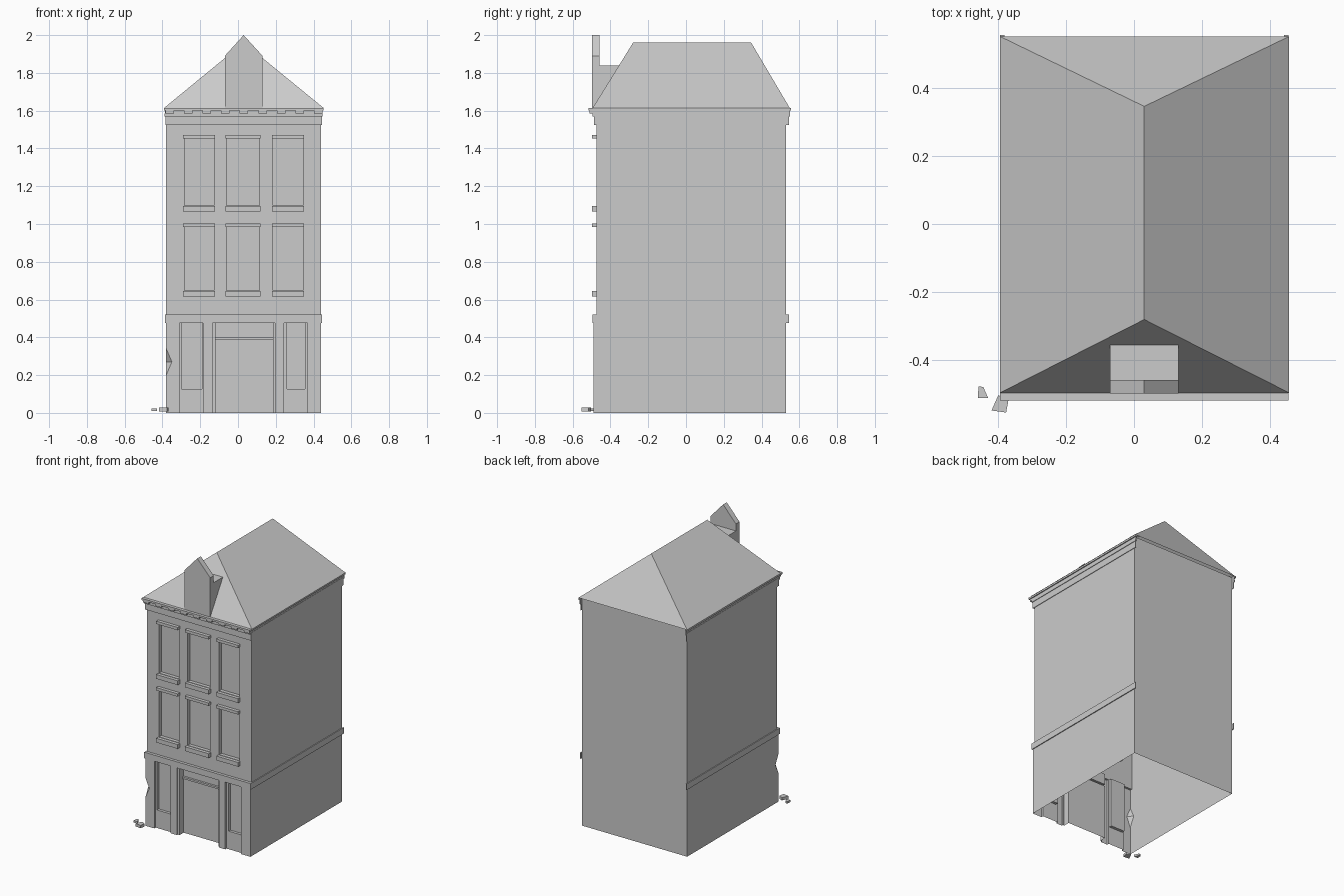
import bpy, bmesh
from mathutils import Vector

if "Cube" in bpy.data.objects:
    bpy.data.objects.remove(bpy.data.objects["Cube"])

XL, XR = -0.38, 0.44        # body sides
YB = 0.53                   # back wall
YG, YU = -0.49, -0.475      # shop front and upper front planes
MID = 0.03                  # ridge line


def make(name, faces, solid=False):
    """Mesh object from a list of faces, each a list of points."""
    bm = bmesh.new()
    for f in faces:
        bm.faces.new([bm.verts.new(p) for p in f])
    bmesh.ops.remove_doubles(bm, verts=bm.verts, dist=1e-5)
    if solid:
        bmesh.ops.recalc_face_normals(bm, faces=bm.faces)
    me = bpy.data.meshes.new(name)
    bm.to_mesh(me)
    bm.free()
    ob = bpy.data.objects.new(name, me)
    bpy.context.collection.objects.link(ob)
    return ob


def prism(name, pts, vec):
    """Closed solid: polygon swept along a vector."""
    a = [Vector(p) for p in pts]
    b = [p + Vector(vec) for p in a]
    n = len(a)
    sides = [[a[i], a[(i + 1) % n], b[(i + 1) % n], b[i]] for i in range(n)]
    return make(name, [a, b] + sides, True)


def box(name, x0, x1, y0, y1, z0, z1):
    return prism(name, [(x0, y0, z0), (x1, y0, z0), (x1, y1, z0), (x0, y1, z0)],
                 (0, 0, z1 - z0))


def u_band(name, z0, z1, out, yf, yb):
    """Moulding round the front and both sides, open at the back."""
    l, r = XL - out, XR + out
    pts = [(l, yf), (r, yf), (r, yb), (XR, yb), (XR, YU), (XL, YU), (XL, yb), (l, yb)]
    return prism(name, [(x, y, z0) for x, y in pts], (0, 0, z1 - z0))


def facade(name, x0, x1, z0, z1, y, recesses):
    """Front wall whose rectangles (xa, xb, za, zb, depth) are set back."""
    xs = sorted({x0, x1, *[v for r in recesses for v in r[:2]]})
    zs = sorted({z0, z1, *[v for r in recesses for v in r[2:4]]})

    def depth(i, j):
        if not 0 <= i < len(xs) - 1:
            return 0
        cx, cz, d = (xs[i] + xs[i + 1]) / 2, (zs[j] + zs[j + 1]) / 2, 0
        for a, b, c, e, dd in recesses:
            if a < cx < b and c < cz < e:
                d = dd
        return d

    faces = []
    for i in range(len(xs)):
        for j in range(len(zs) - 1):
            d, dl = depth(i, j), depth(i - 1, j)
            xa, za, zb = xs[i], zs[j], zs[j + 1]
            if d != dl:
                faces.append([(xa, y + dl, za), (xa, y + d, za), (xa, y + d, zb), (xa, y + dl, zb)])
            if i == len(xs) - 1:
                continue
            xb = xs[i + 1]
            faces.append([(xa, y + d, za), (xb, y + d, za), (xb, y + d, zb), (xa, y + d, zb)])
            if j and depth(i, j - 1) != d:
                db = depth(i, j - 1)
                faces.append([(xa, y + db, za), (xb, y + db, za), (xb, y + d, za), (xa, y + d, za)])
    return make(name, faces)


# Shop front with door and two display bays
facade("shop_front", -0.31, XR, 0, 0.52, YG, [
    (-0.31, -0.185, 0, 0.477, 0.015), (-0.30, -0.19, 0.127, 0.477, 0.035),
    (0.243, 0.367, 0, 0.477, 0.015), (0.26, 0.355, 0.127, 0.477, 0.035),
    (-0.135, 0.195, 0, 0.477, 0.01), (-0.12, 0.185, 0, 0.477, 0.055),
    (-0.12, 0.185, 0.387, 0.40, 0.04)])

# Upper front with two rows of three windows
cols = [(-0.29, -0.122), (-0.066, 0.12), (0.18, 0.35)]
rows = [(0.615, 1.003), (1.065, 1.472)]
facade("upper_front", XL, XR, 0.52, 1.60, YU,
       [(a + 0.006, b - 0.006, c + 0.033, d - 0.02, 0.025) for a, b in cols for c, d in rows])
for a, b in cols:
    for c, d in rows:
        box("window_sill", a, b, -0.498, YU, c, c + 0.03)
        box("window_lintel", a, b, -0.498, YU, d - 0.02, d)

# Chipped front left corner
B, T = (XL, YG, 0.20), (XL, YG, 0.34)
F, S = (-0.35, YG, 0.27), (XL, -0.455, 0.27)
make("chipped_corner", [
    [(XL, YG, 0), (-0.31, YG, 0), (-0.31, YG, 0.52), (XL, YG, 0.52), T, F, B],
    [B, F, S], [T, S, F],
    [(XL, YB, 0), (XL, YG, 0), B, S, T, (XL, YG, 0.52), (XL, YB, 0.52)]])

# Side and back walls
make("plain_walls", [
    [(XL, YB, 0.52), (XL, YU, 0.52), (XL, YU, 1.6), (XL, YB, 1.6)],
    [(XR, YG, 0), (XR, YB, 0), (XR, YB, 0.52), (XR, YG, 0.52)],
    [(XR, YU, 0.52), (XR, YB, 0.52), (XR, YB, 1.6), (XR, YU, 1.6)],
    [(XR, YB, 0), (XL, YB, 0), (XL, YB, 1.61), (XR, YB, 1.61)]])

# Mouldings
u_band("shop_band", 0.477, 0.52, 0.006, -0.495, 0.545)
u_band("frieze", 1.525, 1.57, 0.004, -0.487, 0.545)
u_band("lower_cornice", 1.57, 1.585, 0.008, -0.495, 0.55)
u_band("cornice_core", 1.585, 1.60, 0.006, -0.495, 0.55)
u_band("eaves", 1.60, 1.613, 0.013, -0.517, 0.555)
for i in range(9):
    x = -0.385 + i * 0.0985
    box("dentil", x, x + 0.045, -0.511, -0.495, 1.585, 1.60)

# Hipped roof
l, r, f, b, z = -0.393, 0.455, -0.495, 0.55, 1.613
R0, R1 = (MID, -0.28, 1.96), (MID, 0.345, 1.96)
make("roof", [
    [(l, f, z), (r, f, z), R0],
    [(r, f, z), (r, b, z), R1, R0],
    [(r, b, z), (l, b, z), R1],
    [(l, b, z), (l, f, z), R0, R1]])

# Dormer: gabled front slab and flat box behind
prism("dormer_gable", [(-0.07, -0.497, 1.61), (0.13, -0.497, 1.61), (0.13, -0.497, 1.89),
                       (MID, -0.497, 2.0), (-0.07, -0.497, 1.89)], (0, 0.04, 0))
prism("dormer_box", [(-0.07, -0.457, 1.66), (-0.07, -0.457, 1.84), (-0.07, -0.354, 1.84)],
      (0.2, 0, 0))

# Loose rubble by the chipped corner
prism("rubble_small", [(-0.458, -0.51, 0.01), (-0.428, -0.51, 0.01), (-0.442, -0.478, 0.01),
                       (-0.456, -0.476, 0.01)], (0, 0, 0.014))
prism("rubble_large", [(-0.418, -0.547, 0.008), (-0.375, -0.553, 0.008), (-0.368, -0.515, 0.008),
                       (-0.398, -0.502, 0.008)], (0, 0, 0.02))
